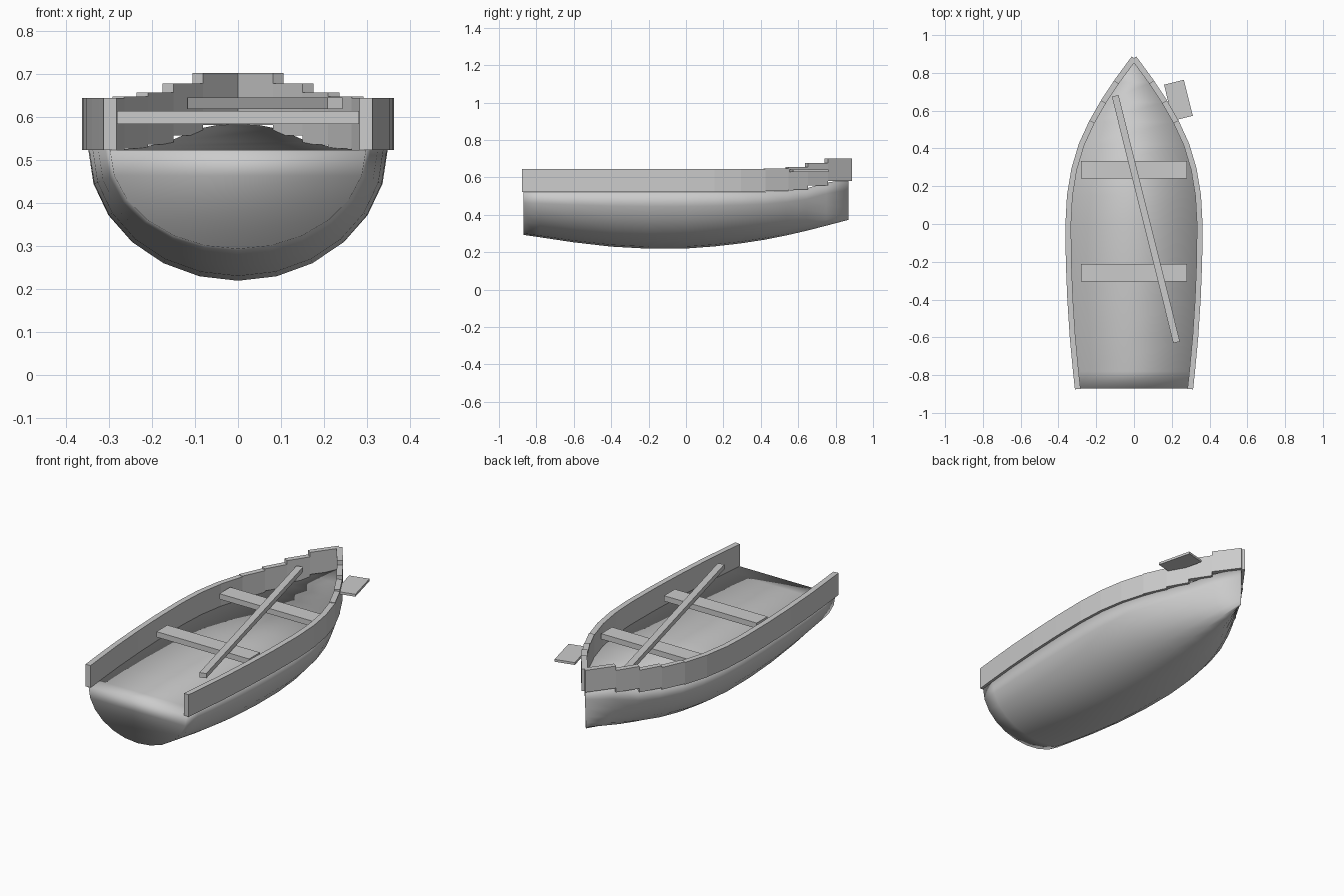
import bpy, bmesh, math
from mathutils import Vector, Matrix

cube = bpy.data.objects.get("Cube")
if cube:
    bpy.data.objects.remove(cube, do_unlink=True)

material = bpy.data.materials.new("plain grey")
material.use_nodes = True
grey = (0.6, 0.6, 0.6, 1)
material.diffuse_color = grey
material.node_tree.nodes["Principled BSDF"].inputs["Base Color"].default_value = grey

# Stations from stern to bow: along, half width, keel height, sheer height
STATIONS = [
    (-.87, .298, .293, .523), (-.78, .308, .28, .523), (-.6, .325, .253, .523),
    (-.4, .338, .23, .523), (-.2, .346, .219, .523), (0, .348, .22, .523),
    (.15, .34, .231, .523), (.29, .317, .247, .523), (.42, .278, .267, .523),
    (.54, .223, .291, .53), (.645, .163, .315, .542), (.75, .094, .342, .572),
    (.868, .004, .373, .59),
]


def finish(name, bm, smooth=False):
    """Turn a bmesh into a named, coloured object."""
    bmesh.ops.recalc_face_normals(bm, faces=bm.faces[:])
    mesh = bpy.data.meshes.new(name)
    bm.to_mesh(mesh)
    bm.free()
    mesh.materials.append(material)
    for face in mesh.polygons:
        face.use_smooth = smooth
    obj = bpy.data.objects.new(name, mesh)
    bpy.context.collection.objects.link(obj)


def box(name, centre, size, turn=0):
    bm = bmesh.new()
    bmesh.ops.create_cube(bm, size=1)
    place = (Matrix.Translation(centre) @ Matrix.Rotation(turn, 4, "Z")
             @ Matrix.Diagonal((*size, 1)))
    bmesh.ops.transform(bm, matrix=place, verts=bm.verts[:])
    finish(name, bm)


# Hull: half-ellipse ribs joined into a closed body with a deck at the sheer
def build_hull(segments=12):
    bm = bmesh.new()
    ribs = []
    for along, half, keel, sheer in STATIONS:
        rib = []
        for i in range(segments + 1):
            angle = math.pi * i / segments
            rib.append(bm.verts.new((half * math.cos(angle), along,
                                     sheer - (sheer - keel) * math.sin(angle))))
        ribs.append(rib)
    # Skin strips; the last strip of each ring crosses over as the deck
    for a, b in zip(ribs, ribs[1:]):
        for i in range(segments + 1):
            j = (i + 1) % (segments + 1)
            bm.faces.new((a[i], a[j], b[j], b[i]))
    # Transom and stem closed in level strips
    middle = segments // 2
    for rib in (ribs[0], ribs[-1]):
        for i in range(middle - 1):
            bm.faces.new((rib[i], rib[-1 - i], rib[-2 - i], rib[i + 1]))
        bm.faces.new(rib[middle - 1:middle + 2])
    finish("hull", bm, smooth=True)


# Side rail: mitred planks following the sheer, stepping up at the bow
def build_rail(name, side, height=.121, thickness=.03):
    path = [Vector((half, along)) for along, half, _, _ in STATIONS]
    path[0].y = -.874
    path[-1] = Vector((0, .878))
    edges = []
    for i, point in enumerate(path):
        before = path[max(i - 1, 0)]
        after = path[min(i + 1, len(path) - 1)]
        tangent = (after - before).normalized()
        normal = Vector((tangent.y, -tangent.x)) * thickness / 2
        edges.append((point + normal, point - normal))
    bases = [(a[3] + b[3]) / 2 for a, b in zip(STATIONS, STATIONS[1:])]
    bm = bmesh.new()
    for i, base in enumerate(bases):
        outline = (edges[i][0], edges[i + 1][0], edges[i + 1][1], edges[i][1])
        low, high = ([bm.verts.new((side * p.x, p.y, z)) for p in outline]
                     for z in (base, base + height))
        bm.faces.new(low)
        bm.faces.new(high)
        walls = [0, 2]
        # Plank ends show only at the rail ends and at the steps
        if i == len(bases) - 1 or bases[i + 1] != base:
            walls.append(1)
        if i == 0 or bases[i - 1] != base:
            walls.append(3)
        for j in walls:
            k = (j + 1) % 4
            bm.faces.new((low[j], low[k], high[k], high[j]))
    bmesh.ops.remove_doubles(bm, verts=bm.verts[:], dist=.0001)
    finish(name, bm)


build_hull()
build_rail("left_rail", 1)
build_rail("right_rail", -1)

# Seats
for name, along in (("bow_seat", .287), ("stern_seat", -.258)):
    box(name, (0, along, .599), (.562, .094, .03))

# Oar shaft laid across the seats, and its separate blade beside the bow
lean = math.radians(14)
box("oar_shaft", (.063, .026, .632), (.036, 1.345, .026), lean)
box("oar_blade", (.235, .655, .635), (.108, .196, .013), lean)
